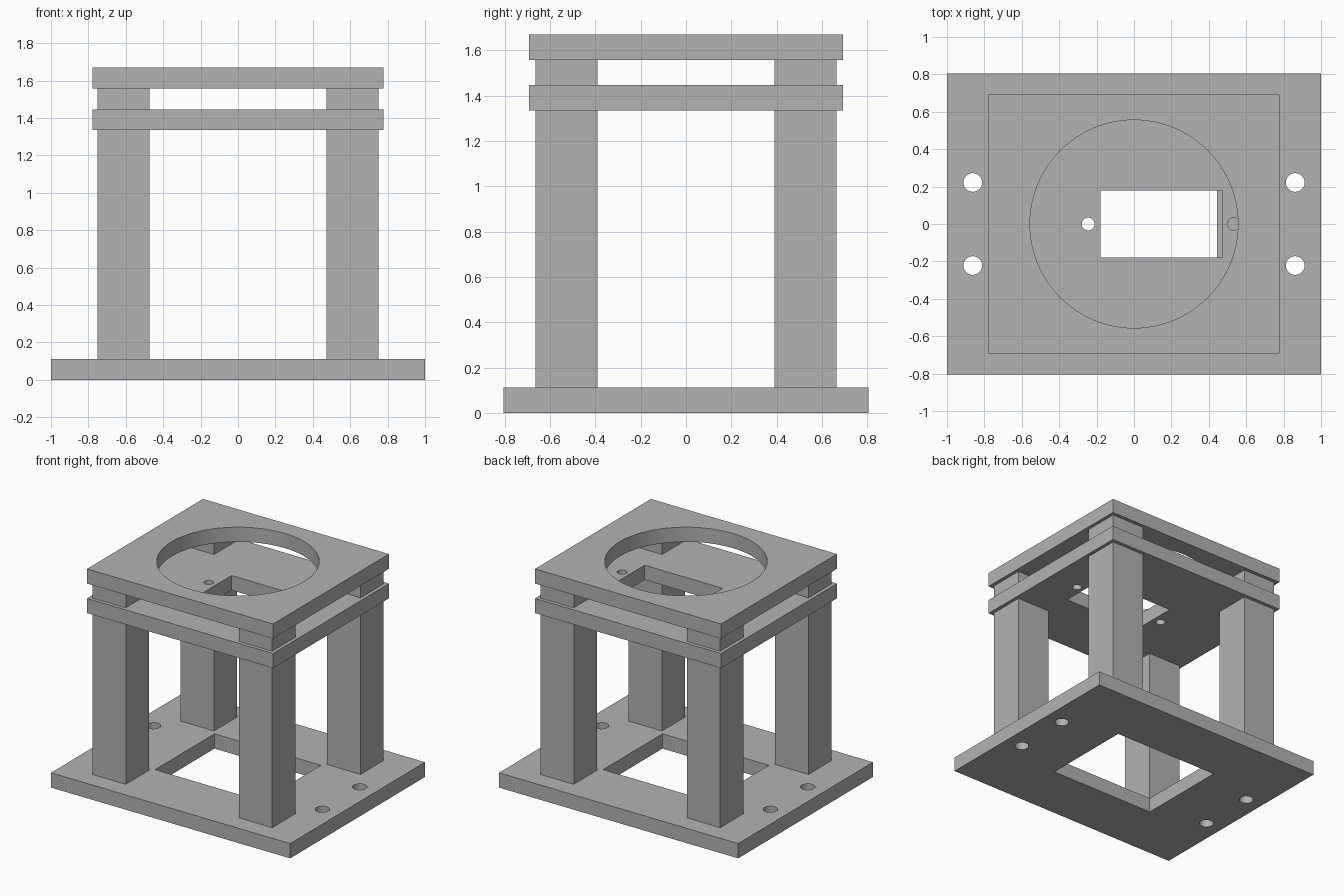
import bpy, bmesh
from math import cos, sin, tau

if "Cube" in bpy.data.objects:
    bpy.data.objects.remove(bpy.data.objects["Cube"], do_unlink=True)

grey = bpy.data.materials.new("plain grey")
grey.use_nodes = True
grey.diffuse_color = (0.45, 0.45, 0.45, 1)
grey.node_tree.nodes["Principled BSDF"].inputs["Base Color"].default_value = grey.diffuse_color


def rect(x0, x1, y0, y1):
    return [(x0, y0), (x1, y0), (x1, y1), (x0, y1)]


def circle(x, y, r, n=64):
    return [(x + r * cos(tau * i / n), y + r * sin(tau * i / n)) for i in range(n)]


def slab(name, z0, z1, *loops):
    """Extrude an outline from z0 to z1; further loops are through holes."""
    curve = bpy.data.curves.new(name, 'CURVE')
    curve.dimensions = '2D'
    curve.fill_mode = 'BOTH'
    curve.extrude = (z1 - z0) / 2
    for loop in loops:
        spline = curve.splines.new('POLY')
        spline.points.add(len(loop) - 1)
        for point, (x, y) in zip(spline.points, loop):
            point.co = (x, y, 0, 1)
        spline.use_cyclic_u = True
    ob = bpy.data.objects.new(name, curve)
    bpy.context.collection.objects.link(ob)
    bpy.ops.object.select_all(action='DESELECT')
    ob.select_set(True)
    bpy.context.view_layer.objects.active = ob
    bpy.ops.object.convert(target='MESH')
    ob = bpy.context.object
    ob.name = name
    ob.location.z = (z0 + z1) / 2

    # Weld walls to caps and face everything outward
    bm = bmesh.new()
    bm.from_mesh(ob.data)
    bmesh.ops.remove_doubles(bm, verts=bm.verts, dist=0.0001)
    bmesh.ops.recalc_face_normals(bm, faces=bm.faces)
    bm.to_mesh(ob.data)
    bm.free()
    ob.data.materials.clear()
    ob.data.materials.append(grey)
    bpy.ops.object.shade_smooth_by_angle()
    return ob


BASE_TOP, SHELF_LOW, SHELF_TOP, TOP_LOW, TOP = 0.112, 1.335, 1.446, 1.558, 1.669
upper_outline = rect(-0.778, 0.778, -0.692, 0.692)

# Base plate with window and four mounting holes
mounts = [circle(x, y, 0.05, 32) for x in (-0.862, 0.862) for y in (-0.222, 0.222)]
slab("base_plate", 0, BASE_TOP, rect(-1, 1, -0.805, 0.805),
     rect(-0.445, 0.445, -0.355, 0.355), *mounts)

# Middle shelf with offset slot and two screw holes
slab("middle_shelf", SHELF_LOW, SHELF_TOP, upper_outline,
     rect(-0.18, 0.472, -0.18, 0.18),
     circle(-0.245, 0, 0.034, 32), circle(0.534, 0, 0.034, 32))

# Top plate with round opening
slab("top_plate", TOP_LOW, TOP, upper_outline, circle(0, 0, 0.556, 96))

# Four legs and the spacers above them
for sx, side in ((1, "left"), (-1, "right")):
    for sy, end in ((-1, "front"), (1, "back")):
        xs = sorted((sx * 0.473, sx * 0.752))
        ys = sorted((sy * 0.39, sy * 0.665))
        slab(f"{end}_{side}_leg", BASE_TOP, SHELF_LOW, rect(*xs, *ys))
        slab(f"{end}_{side}_spacer", SHELF_TOP, TOP_LOW, rect(*xs, *ys))
